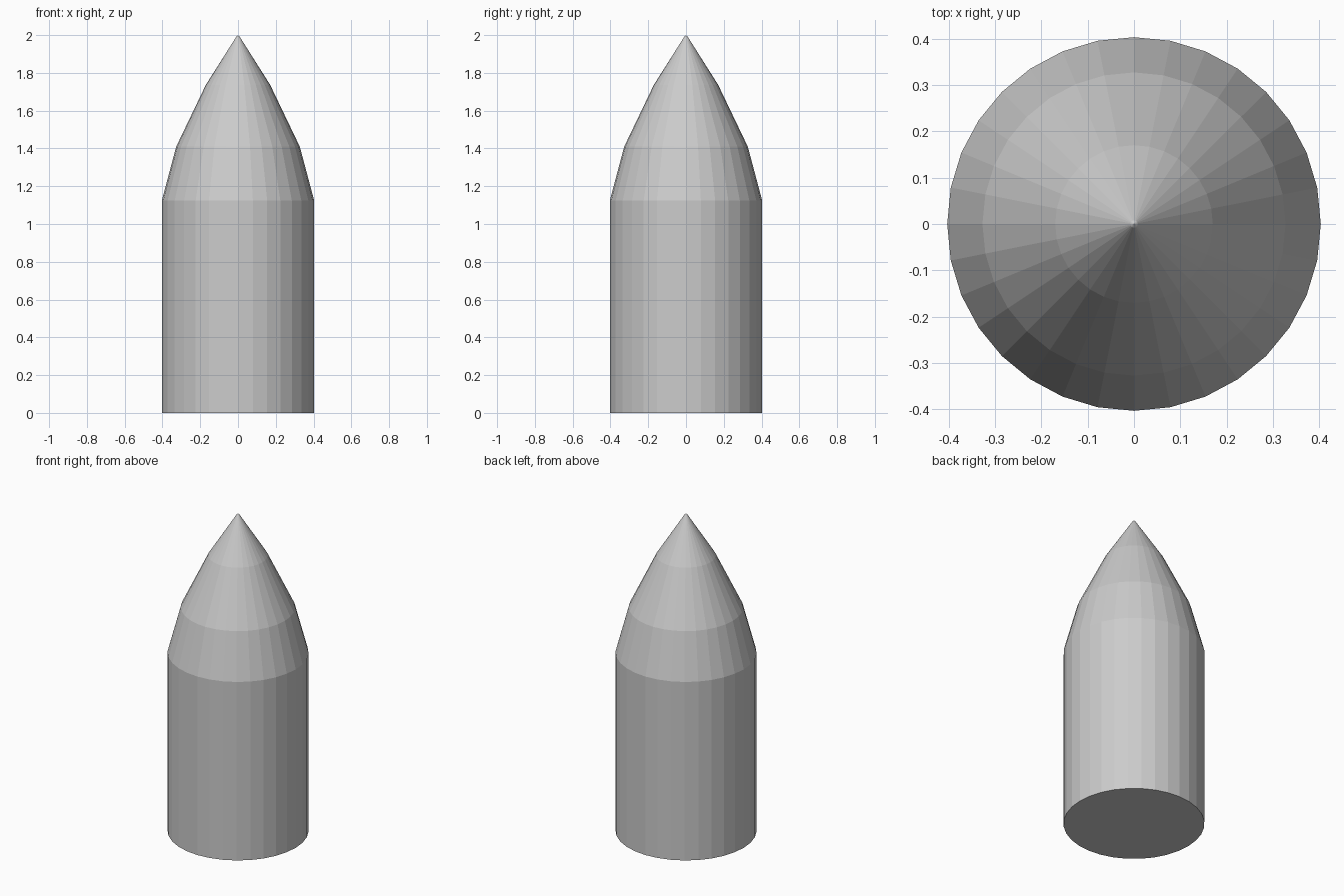
import bpy, bmesh
from math import cos, sin, tau

if "Cube" in bpy.data.objects:
    bpy.data.objects.remove(bpy.data.objects["Cube"])

SIDES = 32
# radius, height from base to tip
PROFILE = [(0.403, 0.0), (0.403, 1.125), (0.327, 1.41), (0.17, 1.737), (0.008, 1.993)]

bm = bmesh.new()
rings = [[bm.verts.new((r * cos(tau * i / SIDES), r * sin(tau * i / SIDES), z))
          for i in range(SIDES)] for r, z in PROFILE]

# flat base
bm.faces.new(rings[0][::-1])

# straight body and tapering nose bands
for low, high in zip(rings, rings[1:]):
    for i in range(SIDES):
        j = (i + 1) % SIDES
        bm.faces.new((low[i], low[j], high[j], high[i]))

# tip
apex = bm.verts.new((0, 0, 2.0))
for i in range(SIDES):
    bm.faces.new((rings[-1][i], rings[-1][(i + 1) % SIDES], apex))

mesh = bpy.data.meshes.new("pointed_shell")
bm.to_mesh(mesh)
bm.free()
bpy.context.collection.objects.link(bpy.data.objects.new("pointed_shell", mesh))
